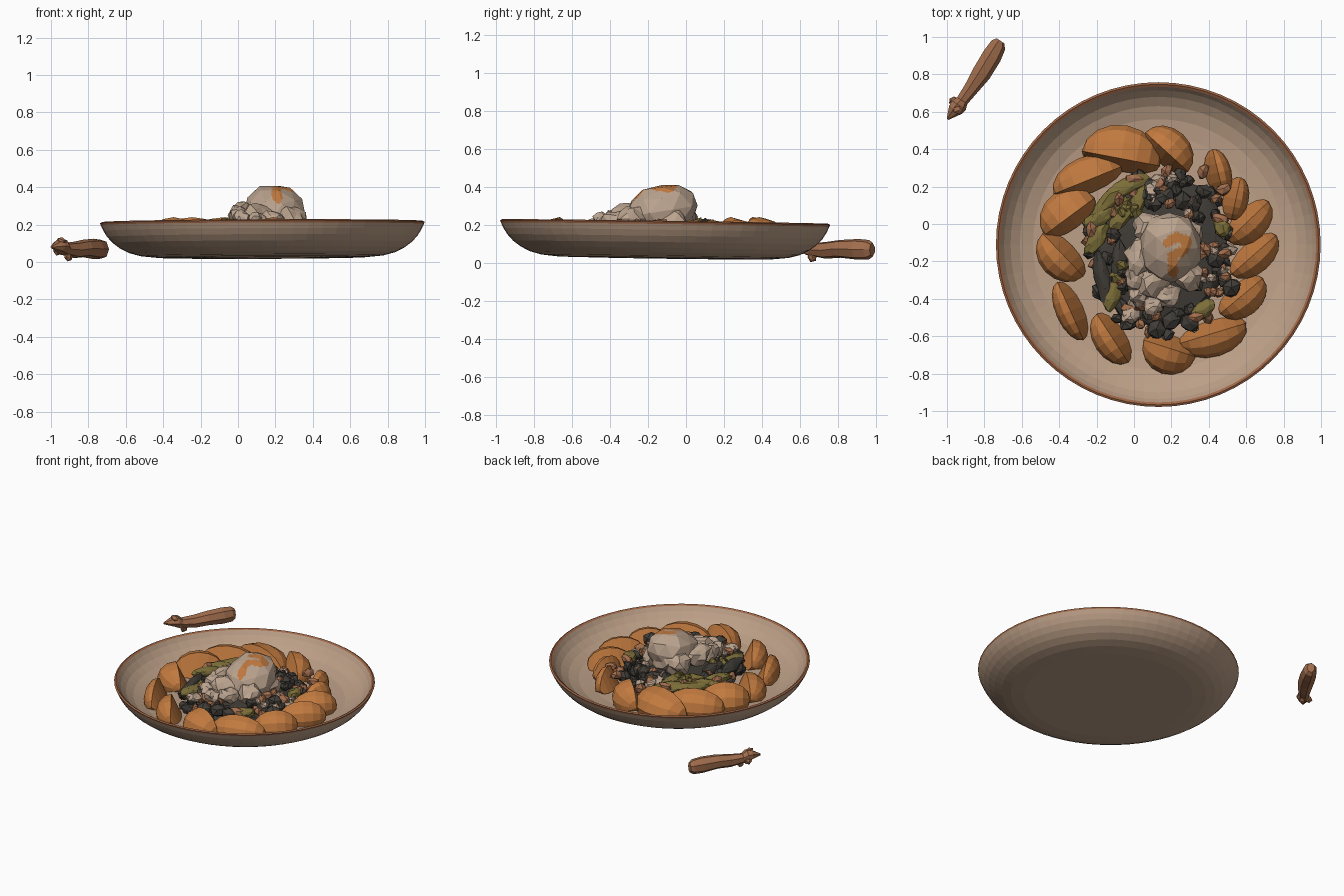
import bpy, bmesh, math, random
from mathutils import Vector, Euler

random.seed(7)

def mat(name, col):
    m = bpy.data.materials.new(name)
    m.diffuse_color = (*col, 1)
    return m

BEIGE = mat("warm beige", (0.50, 0.345, 0.24))
RIM = mat("rust brown", (0.34, 0.13, 0.06))
ORANGE = mat("orange", (0.54, 0.195, 0.05))
DARK = mat("charcoal", (0.052, 0.046, 0.038))
OLIVE = mat("olive", (0.20, 0.155, 0.04))
BROWN = mat("copper brown", (0.36, 0.155, 0.075))
CREAM = mat("pale cream", (0.50, 0.37, 0.275))

def finish(name, bm, mats):
    bmesh.ops.recalc_face_normals(bm, faces=bm.faces[:])
    me = bpy.data.meshes.new(name)
    bm.to_mesh(me)
    bm.free()
    ob = bpy.data.objects.new(name, me)
    for m in mats:
        me.materials.append(m)
    bpy.context.collection.objects.link(ob)
    return ob

def loft(bm, rings):
    rv = [[bm.verts.new(p) for p in r] for r in rings]
    n = len(rings[0])
    for a, b in zip(rv, rv[1:]):
        for i in range(n):
            bm.faces.new((a[i], a[(i + 1) % n], b[(i + 1) % n], b[i]))
    bm.faces.new(rv[0])
    bm.faces.new(rv[-1])

def blob(bm, loc, scale, rot=(0, 0, 0), sub=1, jit=0.2, mi=0):
    d = bmesh.ops.create_icosphere(bm, subdivisions=sub, radius=1)
    R = Euler(rot).to_matrix()
    for v in d["verts"]:
        p = v.co * (1 + random.uniform(-jit, jit))
        v.co = R @ Vector((p.x * scale[0], p.y * scale[1], p.z * scale[2])) + Vector(loc)
    for f in {f for v in d["verts"] for f in v.link_faces}:
        f.material_index = mi

CX, CY = 0.13, -0.11

# Bowl: lathed, with a thin coloured rim and a slight tilt
profile = [(0.30, 0.022), (0.56, 0.025), (0.65, 0.034), (0.71, 0.05), (0.76, 0.075), (0.80, 0.105),
           (0.83, 0.138), (0.85, 0.17), (0.864, 0.2), (0.868, 0.211), (0.857, 0.217), (0.844, 0.209),
           (0.825, 0.18), (0.79, 0.143), (0.74, 0.11), (0.67, 0.085), (0.58, 0.073), (0.30, 0.07)]
bm = bmesh.new()
N = 64
loft(bm, [[(CX + r * math.cos(2 * math.pi * i / N), CY + r * math.sin(2 * math.pi * i / N), z)
           for i in range(N)] for r, z in profile])
for f in bm.faces:
    f.material_index = 1 if f.calc_center_median().z > 0.2 else 0
for v in bm.verts:
    v.co.z += -0.014 * (v.co.y - CY) + 0.004 * (v.co.x - CX)
finish("bowl", bm, [BEIGE, RIM])

# Fruit wedges: chord ends P, Q and the outermost point B of the bulge
wedges = [(-0.28, 0.39, 0.14, 0.31, -0.05, 0.53), (0.06, 0.49, 0.29, 0.28, 0.24, 0.50),
          (0.42, 0.40, 0.48, 0.15, 0.52, 0.29), (0.57, 0.25, 0.52, 0.02, 0.61, 0.11),
          (0.72, 0.12, 0.50, -0.09, 0.70, -0.05), (0.76, -0.06, 0.52, -0.27, 0.73, -0.22),
          (0.69, -0.29, 0.46, -0.48, 0.66, -0.46), (0.60, -0.53, 0.24, -0.64, 0.44, -0.71),
          (0.05, -0.62, 0.33, -0.71, 0.15, -0.80), (-0.20, -0.48, -0.03, -0.74, -0.20, -0.67),
          (-0.41, -0.31, -0.27, -0.62, -0.41, -0.50), (-0.49, -0.05, -0.27, -0.28, -0.50, -0.23),
          (-0.21, 0.14, -0.48, -0.06, -0.47, 0.13), (-0.06, 0.31, -0.43, 0.16, -0.30, 0.35)]
for k, (px, py, qx, qy, bx, by) in enumerate(wedges):
    bm = bmesh.new()
    P, Q, B = Vector((px, py, 0.11)), Vector((qx, qy, 0.11)), Vector((bx, by, 0.11))
    M = (P + Q) / 2
    ax = (Q - P).normalized()
    out = Vector((-ax.y, ax.x, 0))
    w = (B - M).dot(out)
    if w < 0:
        out, w = -out, -w
    h = 0.13 if k in (0, 1, 8, 12, 13) else 0.115
    S, A = 8, 5
    top, end = bm.verts.new(P), bm.verts.new(Q)
    rows = []
    for j in range(A):
        a = math.radians(-25 + 115 * j / (A - 1))
        row = [top]
        for i in range(1, S):
            s = math.sin(math.pi * i / S)
            base = M - ax * math.cos(math.pi * i / S) * (Q - P).length / 2
            row.append(bm.verts.new(base + (out * w * math.cos(a)
                                            + Vector((0, 0, h * math.sin(a)))) * s))
        rows.append(row + [end])
    # slanted inner cut face reaching toward the middle
    core = [top]
    for i in range(1, S):
        s = math.sin(math.pi * i / S)
        core.append(bm.verts.new(P.lerp(Q, (1 - math.cos(math.pi * i / S)) / 2)
                                 - Vector((0, 0, 0.03)) - out * 0.07 * s))
    rows.append(core + [end])
    for a, b in zip(rows, rows[1:] + rows[:1]):
        for i in range(S):
            bm.faces.new(list(dict.fromkeys((a[i], a[i + 1], b[i + 1], b[i]))))
    finish(f"fruit_wedge_{k + 1}", bm, [ORANGE])

# Dark bed under the garnish
bm = bmesh.new()
blob(bm, (0.14, -0.15, 0.08), (0.36, 0.41, 0.07), sub=3, jit=0.05)
for v in bm.verts:
    v.co.z = max(v.co.z, 0.06)
finish("garnish_bed", bm, [DARK])

# Garnish lumps: charcoal, copper and pale bits
bm = bmesh.new()
for i in range(120):
    a = random.uniform(0, 2 * math.pi)
    r = random.uniform(0.58, 1.02)
    x, y = 0.15 + 0.39 * r * math.cos(a), -0.15 + 0.44 * r * math.sin(a)
    u = random.random()
    mi = 0 if u < 0.54 else 1 if u < 0.84 else 2
    if math.cos(a) < -0.55 and u > 0.7:
        mi = 3
    s = random.uniform(0.032, 0.05) if mi == 0 else random.uniform(0.028, 0.043)
    z = 0.195 - 0.065 * (r - 0.55) / 0.45 + (0 if mi == 0 else 0.012)
    blob(bm, (x, y, z), (s, s * random.uniform(0.7, 1.3), s * 0.85),
         [random.uniform(0, 3) for _ in range(3)], 1, 0.2, mi)
# larger berries at the back and front
for x, y in [(0.09, 0.13), (0.17, 0.15), (0.26, 0.12), (0.31, 0.10), (0.12, -0.56), (0.2, -0.52),
             (0.3, -0.53), (0.52, -0.34), (0.44, -0.19)]:
    blob(bm, (x, y, 0.175), (0.058, 0.053, 0.05), (0, 0, x * 20), 1, 0.12, 0)
# copper bits seen in fixed places
for x, y in [(0.48, 0.19), (0.48, -0.16), (-0.03, -0.46), (0.33, -0.5), (-0.08, 0.14), (0.11, -0.33),
             (0.36, -0.16), (0.46, 0.03), (-0.23, -0.03), (0.0, 0.24), (0.37, 0.28)]:
    blob(bm, (x, y, 0.19), (0.05, 0.032, 0.032), (0, 0, x * 20), 1, 0.2, 1)
finish("garnish_lumps", bm, [DARK, BROWN, CREAM, OLIVE])

# Olive and dark leaves: flattened long blobs
leaves = [(-0.13, 0.13, 0.13, 0.8, 0), (-0.04, 0.20, 0.13, 0.5, 0), (-0.18, 0.04, 0.10, 0.5, 0),
          (0.02, 0.12, 0.10, 1.1, 0), (-0.20, -0.08, 0.10, 1.0, 0), (-0.11, -0.36, 0.12, 1.3, 0),
          (-0.17, -0.28, 0.16, 1.75, 1), (-0.08, -0.20, 0.12, 1.5, 1), (-0.06, 0.05, 0.11, 0.9, 0),
          (0.37, -0.46, 0.08, 0.6, 0), (0.47, -0.02, 0.06, 2.0, 0)]
bm = bmesh.new()
for x, y, l, a, mi in leaves:
    blob(bm, (x, y, 0.18), (l, 0.045, 0.035), (random.uniform(-0.5, 0.5), 0, a), 2, 0.13, mi)
finish("leaves", bm, [OLIVE, DARK])

# Cream scoop: coarse facets, split finely so the orange drizzle can follow a path
bm = bmesh.new()
blob(bm, (0.19, -0.13, 0.27), (0.17, 0.195, 0.15), sub=2, jit=0.05)
for v in bm.verts:
    v.co.z = min(v.co.z + 0.16 * (v.co.y + 0.13), 0.408)
bmesh.ops.subdivide_edges(bm, edges=bm.edges[:], cuts=5, use_grid_fill=True)
line = [Vector(p) for p in [(0.18, -0.10), (0.23, -0.07), (0.285, -0.09), (0.27, -0.14),
                            (0.205, -0.17), (0.21, -0.26)]]

def near(p):
    best = 9
    for a, b in zip(line, line[1:]):
        t = max(0, min(1, (p - a).dot(b - a) / (b - a).length_squared))
        best = min(best, (p - a.lerp(b, t)).length)
    return best

for f in bm.faces:
    c = f.calc_center_median()
    if c.z > 0.3 and near(c.xy) < 0.026:
        f.material_index = 1
finish("cream_scoop", bm, [CREAM, ORANGE])

# Ragged flakes around the scoop
bm = bmesh.new()
for x, y, z, sx, sy, sz in [(0.03, -0.18, 0.25, 0.075, 0.10, 0.075), (0.08, -0.03, 0.24, 0.09, 0.09, 0.08),
                            (0.10, -0.31, 0.24, 0.09, 0.08, 0.07), (0.02, -0.38, 0.225, 0.05, 0.06, 0.05),
                            (0.18, -0.38, 0.225, 0.07, 0.06, 0.05), (0.29, -0.28, 0.23, 0.07, 0.08, 0.07),
                            (0.31, -0.08, 0.22, 0.05, 0.09, 0.07), (0.18, -0.01, 0.24, 0.10, 0.06, 0.08),
                            (-0.02, -0.49, 0.20, 0.05, 0.04, 0.03), (0.0, -0.28, 0.24, 0.05, 0.07, 0.07),
                            (0.10, -0.44, 0.22, 0.05, 0.05, 0.045)]:
    blob(bm, (x, y, z), (sx, sy, sz), (0, 0, random.uniform(-0.3, 0.3)), 2, 0.22)
finish("cream_flakes", bm, [CREAM])

# Loose stick beside the bowl: lofted along its axis
bm = bmesh.new()
A0, A1 = Vector((-0.997, 0.56, 0.08)), Vector((-0.715, 0.98, 0.068))
d = (A1 - A0).normalized()
side = Vector((d.y, -d.x, 0)).normalized()
up = Vector((0, 0, 1))
rings = []
for t, w, h, dz in [(0, 0.006, 0.006, 0), (0.13, 0.042, 0.036, 0.008), (0.19, 0.046, 0.045, 0.004),
                    (0.25, 0.034, 0.035, -0.008), (0.42, 0.042, 0.045, -0.01), (0.6, 0.054, 0.048, 0),
                    (0.82, 0.055, 0.056, 0), (0.95, 0.046, 0.052, 0), (1.0, 0.026, 0.036, 0)]:
    c = A0.lerp(A1, t) + up * dz + side * (0.012 * math.sin(math.pi * t))
    rings.append([c + side * w * math.cos(k * math.pi / 3.5) + up * h * math.sin(k * math.pi / 3.5)
                  for k in range(7)])
loft(bm, rings)
for t, s, z in [(0.14, 0.015, 0.11), (0.27, 0.02, 0.028), (0.2, -0.025, 0.06)]:
    p = A0.lerp(A1, t) + side * s
    blob(bm, (p.x, p.y, z), (0.022, 0.03, 0.024), (0.4, 0, t * 9), 1, 0.2)
finish("loose_stick", bm, [BROWN])
